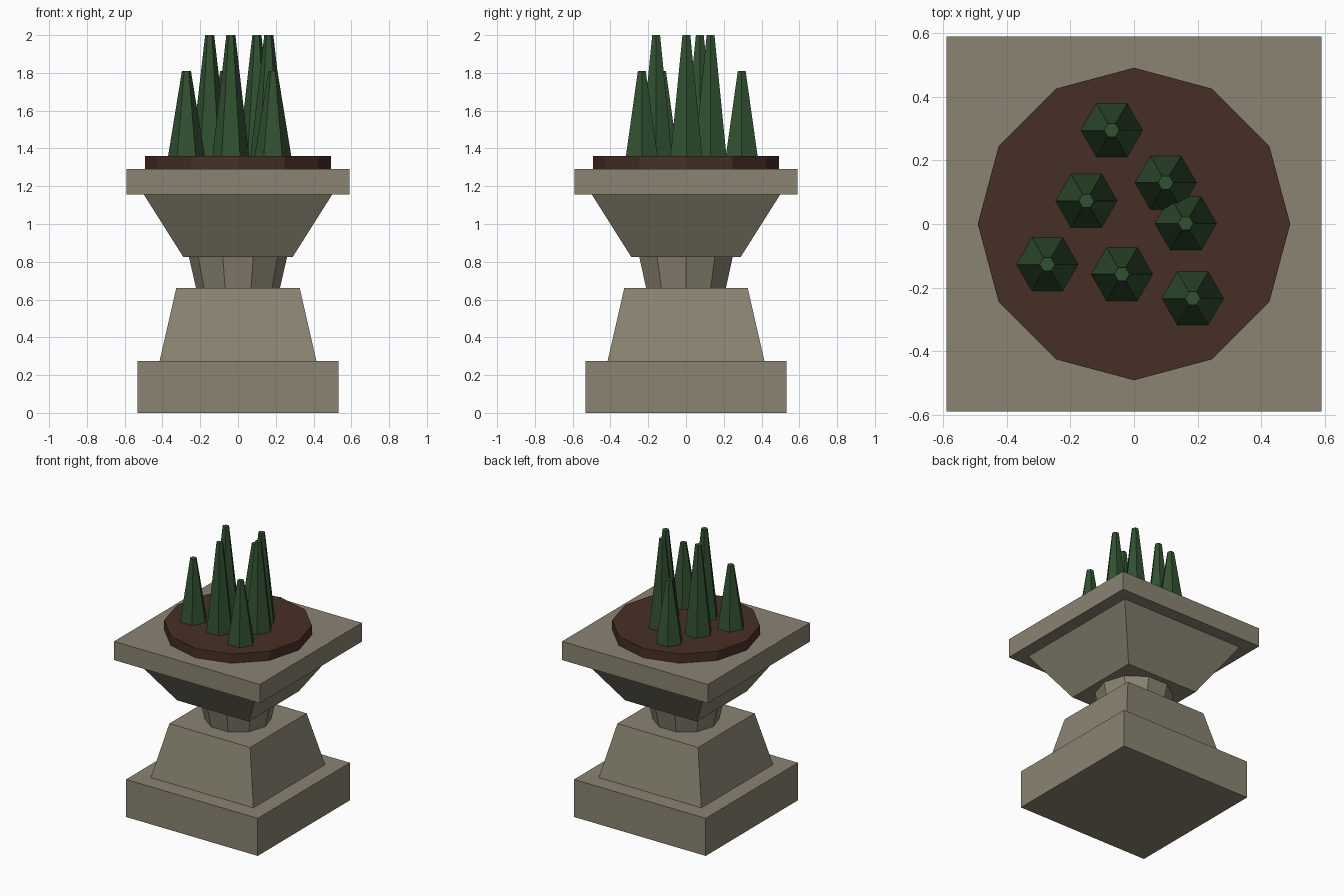
import bpy, math

if "Cube" in bpy.data.objects:
    bpy.data.objects.remove(bpy.data.objects["Cube"])


def material(name, rgb):
    m = bpy.data.materials.new(name)
    m.diffuse_color = (*rgb, 1.0)
    m.use_nodes = True
    m.node_tree.nodes["Principled BSDF"].inputs["Base Color"].default_value = m.diffuse_color
    return m


STONE = material("weathered_stone", (0.255, 0.230, 0.168))
SOIL = material("brown_soil", (0.061, 0.028, 0.019))
LEAF = material("dark_green_leaf", (0.031, 0.082, 0.031))


def frustum(name, sides, r0, r1, z0, z1, mat, x=0.0, y=0.0, turn=0.0):
    """Closed tapered prism with its first corner at angle `turn`."""
    verts = []
    for r, z in ((r0, z0), (r1, z1)):
        for i in range(sides):
            a = turn + math.tau * i / sides
            verts.append((x + r * math.cos(a), y + r * math.sin(a), z))
    faces = [tuple(reversed(range(sides))), tuple(range(sides, 2 * sides))]
    for i in range(sides):
        j = (i + 1) % sides
        faces.append((i, j, sides + j, sides + i))
    mesh = bpy.data.meshes.new(name)
    mesh.from_pydata(verts, [], faces)
    mesh.materials.append(mat)
    ob = bpy.data.objects.new(name, mesh)
    bpy.context.collection.objects.link(ob)
    return ob


def square(name, h0, h1, z0, z1):
    """Square block given by its half widths at bottom and top."""
    k = math.sqrt(2)
    return frustum(name, 4, h0 * k, h1 * k, z0, z1, STONE, turn=math.pi / 4)


# Stone pedestal and bowl
square("plinth", 0.533, 0.533, 0.0, 0.275)
square("pedestal", 0.415, 0.327, 0.275, 0.66)
frustum("neck", 10, 0.222, 0.26, 0.66, 0.826, STONE)
square("bowl", 0.29, 0.498, 0.826, 1.155)
square("rim", 0.59, 0.59, 1.155, 1.292)

# Soil bed
frustum("soil", 12, 0.492, 0.492, 1.292, 1.36, SOIL)

# Plant spikes: outer ones are shorter
spots = [(-0.07, 0.295), (0.10, 0.13), (-0.15, 0.073), (0.163, 0.002),
         (-0.273, -0.127), (-0.038, -0.158), (0.185, -0.234)]
for n, (x, y) in enumerate(spots, 1):
    top = 1.81 if math.hypot(x, y) > 0.25 else 2.0
    frustum(f"leaf_spike_{n}", 6, 0.097, 0.024, 1.36, top, LEAF, x, y)
